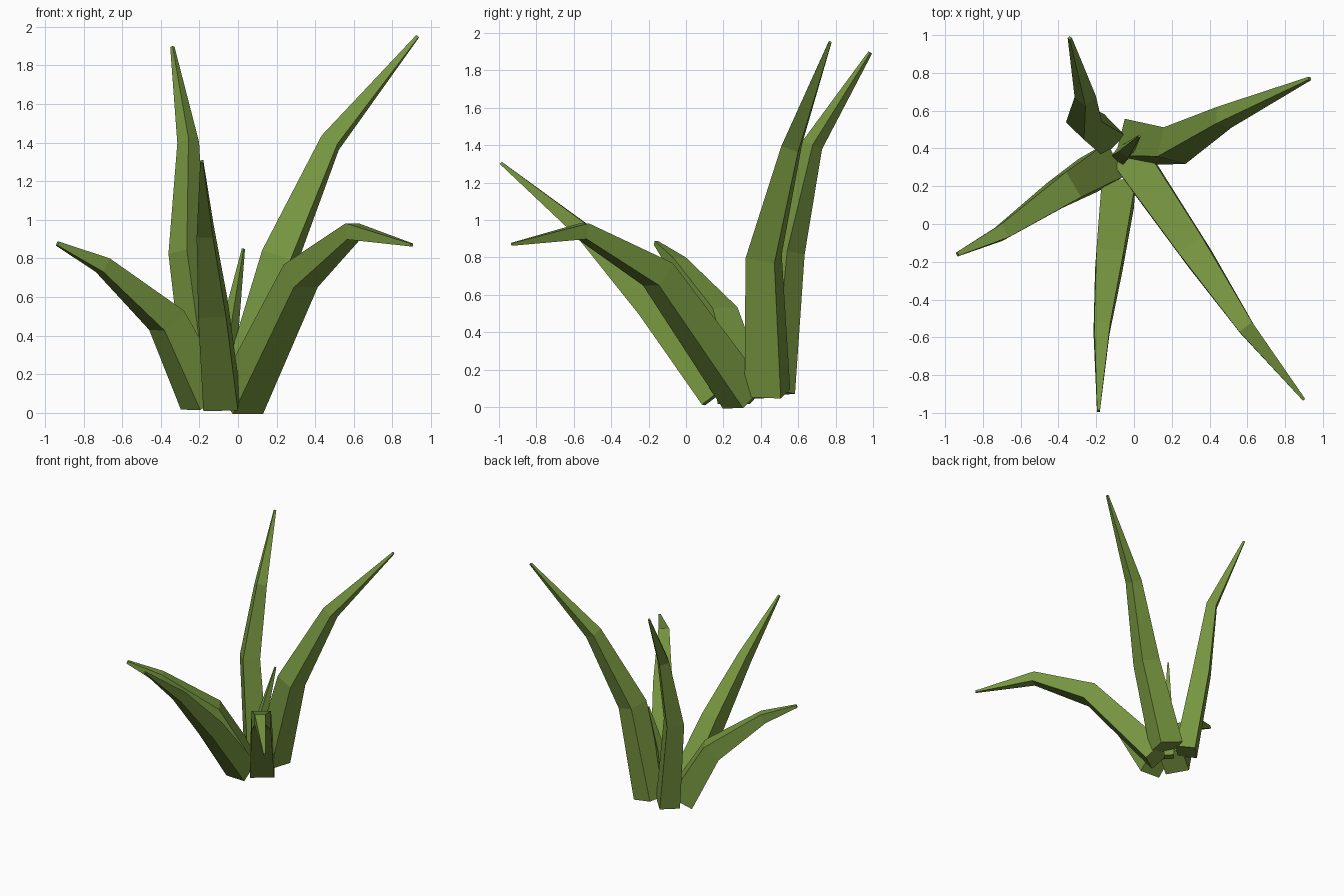
import bpy, bmesh, math
from mathutils import Vector

if "Cube" in bpy.data.objects:
    bpy.data.objects.remove(bpy.data.objects["Cube"])

green = bpy.data.materials.new("leaf_green")
green.diffuse_color = (0.18, 0.30, 0.05, 1)
green.use_nodes = True
green.node_tree.nodes["Principled BSDF"].inputs["Base Color"].default_value = green.diffuse_color


def leaf(name, side_angle, rings):
    """Square-section blade lofted through rings of (x, y, z, size)."""
    pts = [Vector(r[:3]) for r in rings]
    a = math.radians(side_angle)
    flat_side = Vector((math.cos(a), math.sin(a), 0))
    bm = bmesh.new()
    loops = []
    for i, p in enumerate(pts):
        t = Vector((0, 0, 0))
        if i > 0:
            t += (p - pts[i - 1]).normalized()
        if i < len(pts) - 1:
            t += (pts[i + 1] - p).normalized()
        t.normalize()
        side = (flat_side - t * flat_side.dot(t)).normalized()
        up = side.cross(t)
        h = rings[i][3] / 2
        loops.append([bm.verts.new(p + side * u * h + up * v * h)
                      for u, v in ((-1, -1), (1, -1), (1, 1), (-1, 1))])
    for lo, hi in zip(loops, loops[1:]):
        for k in range(4):
            n = (k + 1) % 4
            bm.faces.new((lo[k], lo[n], hi[n], hi[k]))
    bm.faces.new(loops[0])
    bm.faces.new(loops[-1])
    bmesh.ops.recalc_face_normals(bm, faces=bm.faces)
    me = bpy.data.meshes.new(name)
    bm.to_mesh(me)
    bm.free()
    me.materials.append(green)
    bpy.context.collection.objects.link(bpy.data.objects.new(name, me))


# Two tall leaves at the back
leaf("tall_leaf_left", -45, [(-.16, .47, .08, .16), (-.265, .54, .83, .135),
                             (-.258, .675, 1.4, .08), (-.34, .985, 1.895, .016)])
leaf("tall_leaf_right", 75, [(.02, .435, .075, .2), (.215, .415, .805, .16),
                             (.478, .565, 1.4, .095), (.93, .77, 1.95, .016)])
# Drooping leaves left and right
leaf("drooping_leaf_left", -60, [(-.17, .30, .065, .2), (-.37, .18, .48, .155),
                                 (-.70, -.045, .765, .08), (-.935, -.16, .877, .022)])
leaf("drooping_leaf_right", 35, [(.01, .31, .055, .19), (.325, -.15, .71, .15),
                                 (.595, -.55, .94, .085), (.9, -.93, .87, .015)])
# Front leaf leaning towards the viewer
leaf("front_leaf", -4, [(-.085, .165, .065, .18), (-.13, -.19, .54, .145),
                        (-.17, -.55, .94, .085), (-.188, -.99, 1.305, .015)])
# Small shoot in the middle
leaf("small_shoot", -40, [(-.07, .36, .05, .08), (-.035, .39, .48, .06),
                          (.028, .465, .85, .012)])
